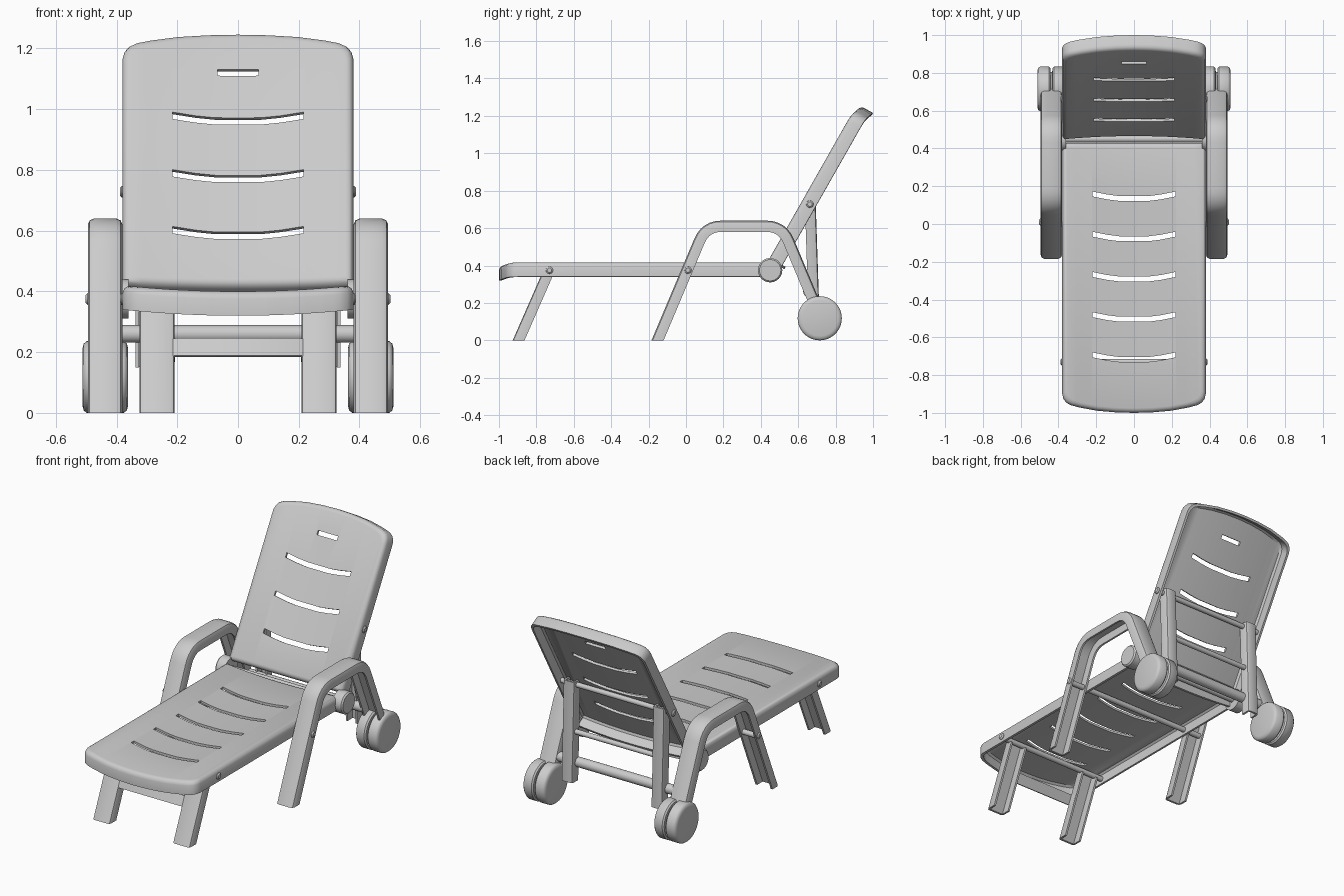
import bpy, bmesh, math
from mathutils import Vector

if "Cube" in bpy.data.objects:
    bpy.data.objects.remove(bpy.data.objects["Cube"])


def finish(name, bm, angle=40):
    bmesh.ops.recalc_face_normals(bm, faces=bm.faces)
    me = bpy.data.meshes.new(name)
    bm.to_mesh(me)
    bm.free()
    ob = bpy.data.objects.new(name, me)
    bpy.context.collection.objects.link(ob)
    smooth(ob, angle)
    return ob


def smooth(ob, angle=40):
    bpy.ops.object.select_all(action='DESELECT')
    ob.select_set(True)
    bpy.context.view_layer.objects.active = ob
    bpy.ops.object.shade_smooth_by_angle(angle=math.radians(angle))


def loft(bm, rings):
    # skin closed rings of points and cap both ends
    vs = [[bm.verts.new(p) for p in r] for r in rings]
    n = len(vs[0])
    for a, b in zip(vs, vs[1:]):
        for i in range(n):
            j = (i + 1) % n
            bm.faces.new((a[i], a[j], b[j], b[i]))
    bm.faces.new(vs[0][::-1])
    bm.faces.new(vs[-1])


def lathe(name, profile, y, z, side=1, seg=40):
    # turned part around an axis parallel to x; profile is (x, radius)
    bm = bmesh.new()
    ang = [2 * math.pi * i / seg for i in range(seg)]
    loft(bm, [[(side * x, y + r * math.cos(a), z + r * math.sin(a)) for a in ang]
              for x, r in profile])
    return finish(name, bm)


def rod(name, half, r, y, z):
    lathe(name, [(-half, r), (half, r)], y, z, seg=20)


def channel(name, path, x, w, h, t=0.012, flat_start=False, r=0.014):
    # U-shaped profile swept along a path in the y-z plane
    sec = [(-w, -h), (-w, h - r), (-w + .3 * r, h - .3 * r), (-w + r, h),
           (w - r, h), (w - .3 * r, h - .3 * r), (w, h - r), (w, -h),
           (w - t, -h), (w - t, h - t), (-w + t, h - t), (-w + t, -h)]
    pts = [Vector(p) for p in path]
    dirs = [(b - a).normalized() for a, b in zip(pts, pts[1:])]
    rings = []
    for i, p in enumerate(pts):
        d0, d1 = dirs[max(i - 1, 0)], dirs[min(i, len(dirs) - 1)]
        n0 = Vector((-d0.y, d0.x))
        n = n0 + Vector((-d1.y, d1.x))
        n = n / n.dot(n0)
        if i == 0 and flat_start:
            n = Vector((1 / n0.x, 0))
        rings.append([(x + u, p.x + n.x * d, p.y + n.y * d) for u, d in sec])
    bm = bmesh.new()
    loft(bm, rings)
    return finish(name, bm)


def rounded(points, rad, steps=6):
    # fillet the inner corners of a path
    P = [Vector(p) for p in points]
    out = [P[0]]
    for a, b, c in zip(P, P[1:], P[2:]):
        s, e = b + (a - b).normalized() * rad, b + (c - b).normalized() * rad
        for k in range(steps + 1):
            f = k / steps
            out.append(s * (1 - f) ** 2 + b * 2 * f * (1 - f) + e * f * f)
    return out + [P[-1]]


def panel(name, length, place, slots):
    # dished shell with a skirt, curved end at v = 0, cut by curved slots
    half = [(.38, length), (.38, .10), (.374, .075), (.36, .055), (.335, .041),
            (.29, .029), (.2, .012), (.1, .003)]
    outline = half + [(0, 0)] + [(-x, v) for x, v in half[::-1]]
    rings = []
    for inset, d in [(.025, 0), (.014, -.003), (.005, -.011), (0, -.025), (0, -.08),
                     (.014, -.08), (.014, -.025), (.025, -.014)]:
        sx, sv = 1 - inset / .38, 1 - 2 * inset / length
        rings.append([(x * sx, length / 2 + (v - length / 2) * sv, d) for x, v in outline])
    bm = bmesh.new()
    loft(bm, rings)
    for i in range(-7, 8):
        bmesh.ops.bisect_plane(bm, geom=bm.verts[:] + bm.edges[:] + bm.faces[:],
                               plane_co=(i * .045, 0, 0), plane_no=(1, 0, 0))
    for v in bm.verts:
        x, along, d = v.co
        v.co = place(x, along, d - .02 * (1 - (x / .38) ** 2))
    ob = finish(name, bm)
    cb = bmesh.new()
    for v0, hx, ht, bow in slots:
        row = [(-hx, bow), (-hx * .65, bow * .35), (-hx * .35, 0),
               (hx * .35, 0), (hx * .65, bow * .35), (hx, bow)]
        poly = [(x, v0 + b - ht) for x, b in row] + [(x, v0 + b + ht) for x, b in row[::-1]]
        loft(cb, [[place(x, v, d) for x, v in poly] for d in (-.07, .05)])
    cutter = finish(name + "_slots", cb)
    cutter.hide_render = True
    m = ob.modifiers.new("slots", 'BOOLEAN')
    m.operation, m.solver, m.object = 'DIFFERENCE', 'EXACT', cutter
    bpy.context.view_layer.objects.active = ob
    bpy.ops.object.modifier_apply(modifier=m.name)
    bpy.data.objects.remove(cutter)
    smooth(ob)


# seat and reclined backrest
panel("seat", 1.43, lambda x, v, d: (x, -1 + v, .42 + d),
      [(1.135 - .213 * i, .22, .013, .024) for i in range(5)])
C, S = .494, .8695
panel("backrest", .96, lambda x, v, d: (x, .913 - v * C - d * S, 1.265 - v * S + d * C),
      [(v, .215, .013, -.018) for v in (.339, .557, .772)] + [(.155, .067, .012, 0)])

arm = rounded([(-.152, 0), (.105, .61), (.515, .61), (.695, .18)], .085)
for side, tag in ((1, "right"), (-1, "left")):
    # armrest frame, front leg and backrest prop
    channel("armrest_" + tag, arm, side * .4375, .057, .03, flat_start=True, r=.02)
    channel("front_leg_" + tag, [(-.895, 0), (-.735, .365)], side * .267, .058, .029,
            flat_start=True)
    channel("prop_post_" + tag, [(.664, .75), (.684, .15)], side * .3, .038, .029)
    # twin-disc wheel with groove
    R = .118
    lathe("wheel_" + tag, [(.362, .095), (.366, R - .008), (.376, R), (.424, R), (.432, R - .008),
                           (.433, .09), (.441, .09), (.442, R - .008), (.45, R), (.498, R),
                           (.508, R - .008), (.512, .095)], .715, R, side, 48)
    # hinge disc
    lathe("hinge_" + tag, [(.36, .065), (.418, .065), (.426, .057)], .45, .375, side)
    # bolt heads
    for k, (x, y, z) in enumerate([(.375, -.73, .375), (.488, .01, .375), (.375, .662, .728)]):
        lathe(f"bolt_{tag}_{k}", [(x, .02), (x + .008, .019), (x + .014, .012)], y, z, side, 20)

# crossbars
channel("front_leg_crossbar", [(-.818, .178), (-.793, .235)], 0, .22, .027)
rod("front_leg_pivot", .375, .016, -.73, .37)
rod("armrest_rod", .48, .016, .01, .37)
rod("prop_top_rod", .375, .015, .662, .728)
rod("prop_middle_rung", .28, .015, .675, .45)
rod("rear_crossbar", .39, .029, .655, .26)
rod("hinge_rod", .37, .018, .45, .375)
